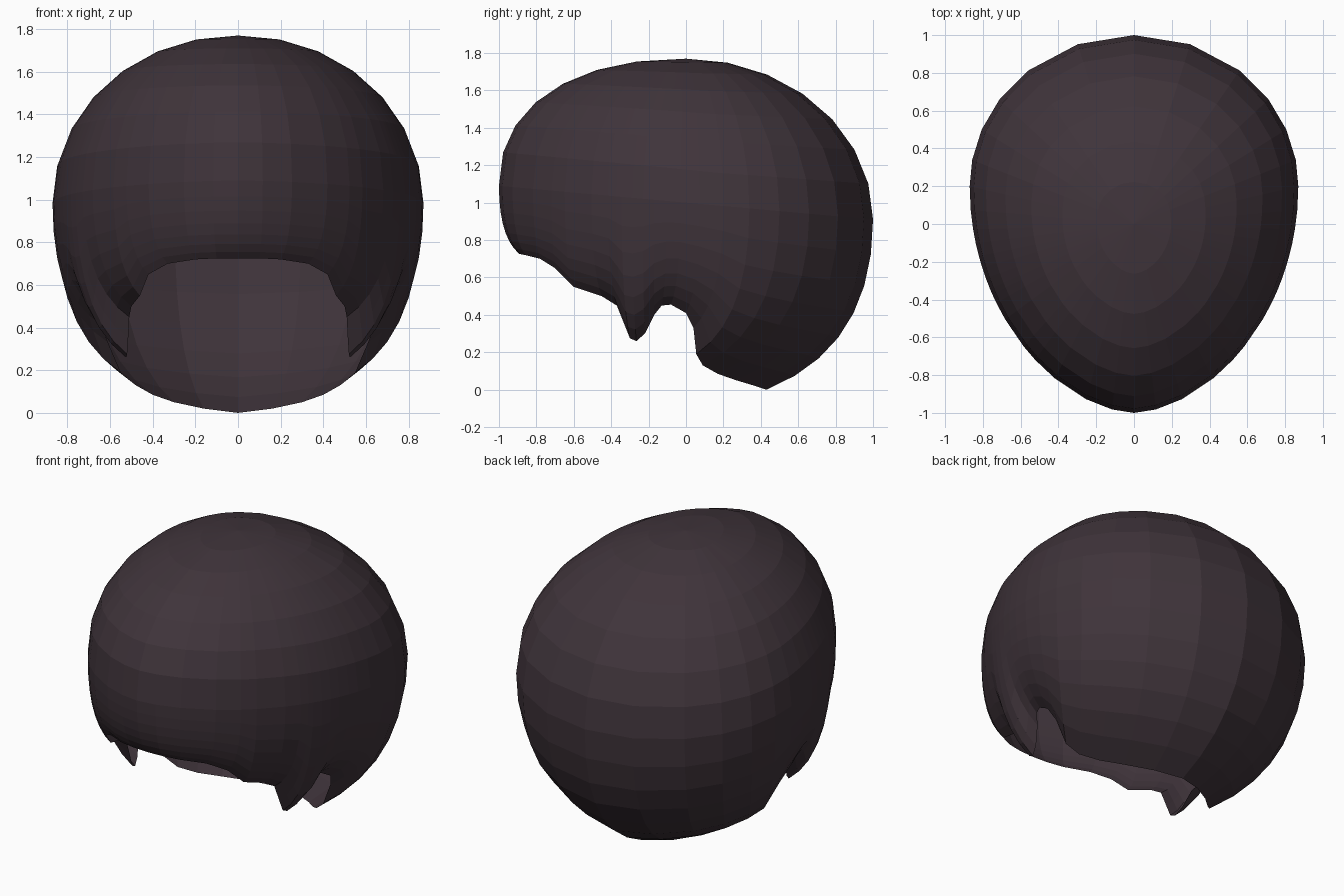
import bpy, bmesh, math

if "Cube" in bpy.data.objects:
    bpy.data.objects.remove(bpy.data.objects["Cube"])

# Right-hand hem line, front to back: (angle of column in degrees, x, y, z)
HEM = [
    (0, 0, -.89, .725), (10, .1, -.885, .725), (20, .2, -.86, .72),
    (32, .33, -.78, .70), (40, .42, -.70, .65), (45, .46, -.60, .55),
    (54, .50, -.45, .50), (59, .51, -.37, .45), (61.5, .515, -.33, .35),
    (63, .52, -.30, .275), (66, .525, -.265, .26), (69, .54, -.22, .30),
    (72, .57, -.17, .40), (75.5, .61, -.13, .45), (79, .63, -.08, .455),
    (84, .64, 0, .41), (90, .61, .04, .33), (100, .55, .055, .19),
    (112, .48, .09, .13), (125, .40, .17, .085), (140, .30, .27, .05),
    (160, .16, .37, .02), (180, 0, .43, 0)]
TOP = 1.77
UPPER, LOWER = 7, 7


def column(a, hx, hy, hz):
    """Points of one column from just under the crown down to the hem."""
    a = math.radians(a)
    c, s = math.cos(a), max(0.0, math.sin(a))
    front = c > 0
    ex = .87 * s ** (1.15 if front else 1)          # egg-shaped widest ring
    ey = .2 - (1.2 if front else .8) * c
    ez = 1.0 - .09 * ey
    p = 2 / (2 + .25 * max(0, c))                   # fuller forehead
    pts = []
    for i in range(1, UPPER + 1):
        t = math.pi / 2 * i / UPPER
        r = math.sin(t) ** p
        h = max(0.0, math.cos(t)) ** p
        pts.append((ex * r, ey * r, ez + (TOP - ez) * h))
    cz = hz + .25 * (ez - hz)                       # curve tucking in to the hem
    for i in range(1, LOWER + 1):
        t = i / LOWER
        k = t * t
        pts.append((ex + (hx - ex) * k, ey + (hy - ey) * k,
                    (1 - t) ** 2 * ez + 2 * t * (1 - t) * cz + k * hz))
    return pts


# Hair shell: open at the bottom
right = [column(*h) for h in HEM]
left = [[(-x, y, z) for x, y, z in col] for col in right[-2:0:-1]]
bm = bmesh.new()
cols = [[bm.verts.new(p) for p in col] for col in right + left]
crown = bm.verts.new((0, 0, TOP))
for a, b in zip(cols, cols[1:] + cols[:1]):
    bm.faces.new((crown, a[0], b[0]))
    for i in range(len(a) - 1):
        bm.faces.new((a[i], a[i + 1], b[i + 1], b[i]))
bm.normal_update()
mesh = bpy.data.meshes.new("hair_shell")
bm.to_mesh(mesh)
bm.free()
hair = bpy.data.objects.new("hair_shell", mesh)
bpy.context.collection.objects.link(hair)

mat = bpy.data.materials.new("dark plum brown")
mat.diffuse_color = (.05, .034, .043, 1)
mat.use_nodes = True
mat.node_tree.nodes["Principled BSDF"].inputs["Base Color"].default_value = mat.diffuse_color
mesh.materials.append(mat)
